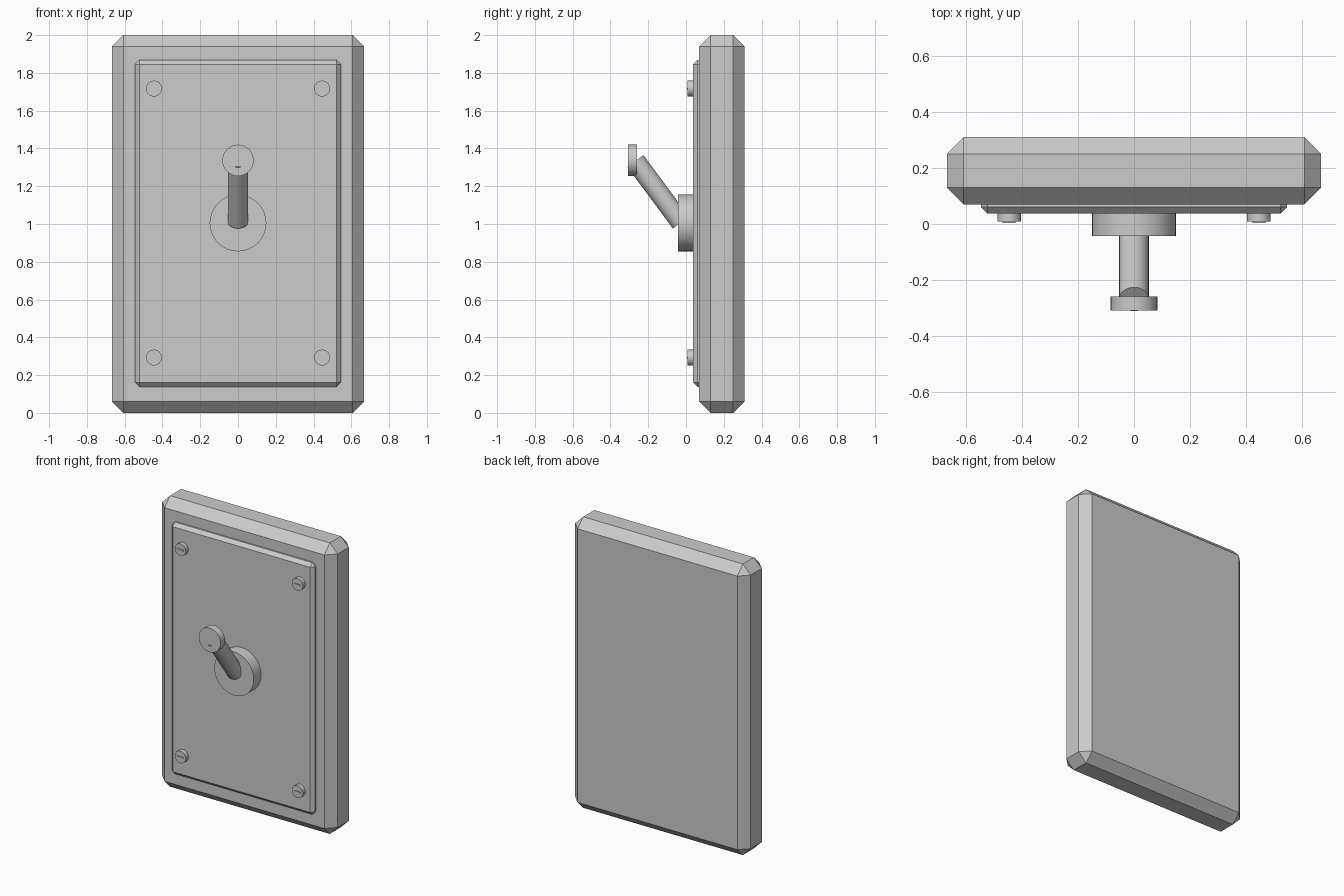
import bpy, math
from mathutils import Vector

if "Cube" in bpy.data.objects:
    bpy.data.objects.remove(bpy.data.objects["Cube"])


def box(name, lo, hi, bevel=0.0):
    """Box between two corners, with an optional single-step chamfer."""
    lo, hi = Vector(lo), Vector(hi)
    bpy.ops.mesh.primitive_cube_add(size=1, location=(lo + hi) / 2)
    ob = bpy.context.object
    ob.name = name
    ob.scale = hi - lo
    bpy.ops.object.transform_apply(location=False, rotation=False, scale=True)
    if bevel:
        mod = ob.modifiers.new("chamfer", 'BEVEL')
        mod.width = bevel
        mod.segments = 1
    return ob


def rod(name, a, b, radius, sides=32):
    """Cylinder running from point a to point b."""
    a, b = Vector(a), Vector(b)
    bpy.ops.mesh.primitive_cylinder_add(vertices=sides, radius=radius,
                                        depth=(b - a).length, location=(a + b) / 2)
    ob = bpy.context.object
    ob.name = name
    ob.rotation_euler = (b - a).to_track_quat('Z', 'Y').to_euler()
    bpy.ops.object.shade_smooth_by_angle(angle=math.radians(35))
    return ob


# Thick chamfered backing board and thinner face plate
box("backing_board", (-0.667, 0.07, 0), (0.667, 0.31, 2), 0.06)
box("face_plate", (-0.545, 0.037, 0.138), (0.545, 0.11, 1.868), 0.023)

# Four corner screws with a thin raised slot bar
for sx, side in ((-1, "left"), (1, "right")):
    for z, level in ((0.293, "lower"), (1.717, "upper")):
        x = sx * 0.445
        rod(f"screw_{level}_{side}", (x, 0.06, z), (x, 0.009, z), 0.042, 24)
        box(f"screw_slot_{level}_{side}", (x - 0.023, 0.004, z - 0.004),
            (x + 0.023, 0.02, z + 0.004))

# Lever: round collar, tilted arm and disc knob
rod("lever_collar", (0, 0.06, 1.005), (0, -0.043, 1.005), 0.15)
rod("lever_arm", (0, -0.027, 1.008), (0, -0.268, 1.333), 0.053)
rod("lever_knob", (0, -0.259, 1.337), (0, -0.308, 1.337), 0.083)
